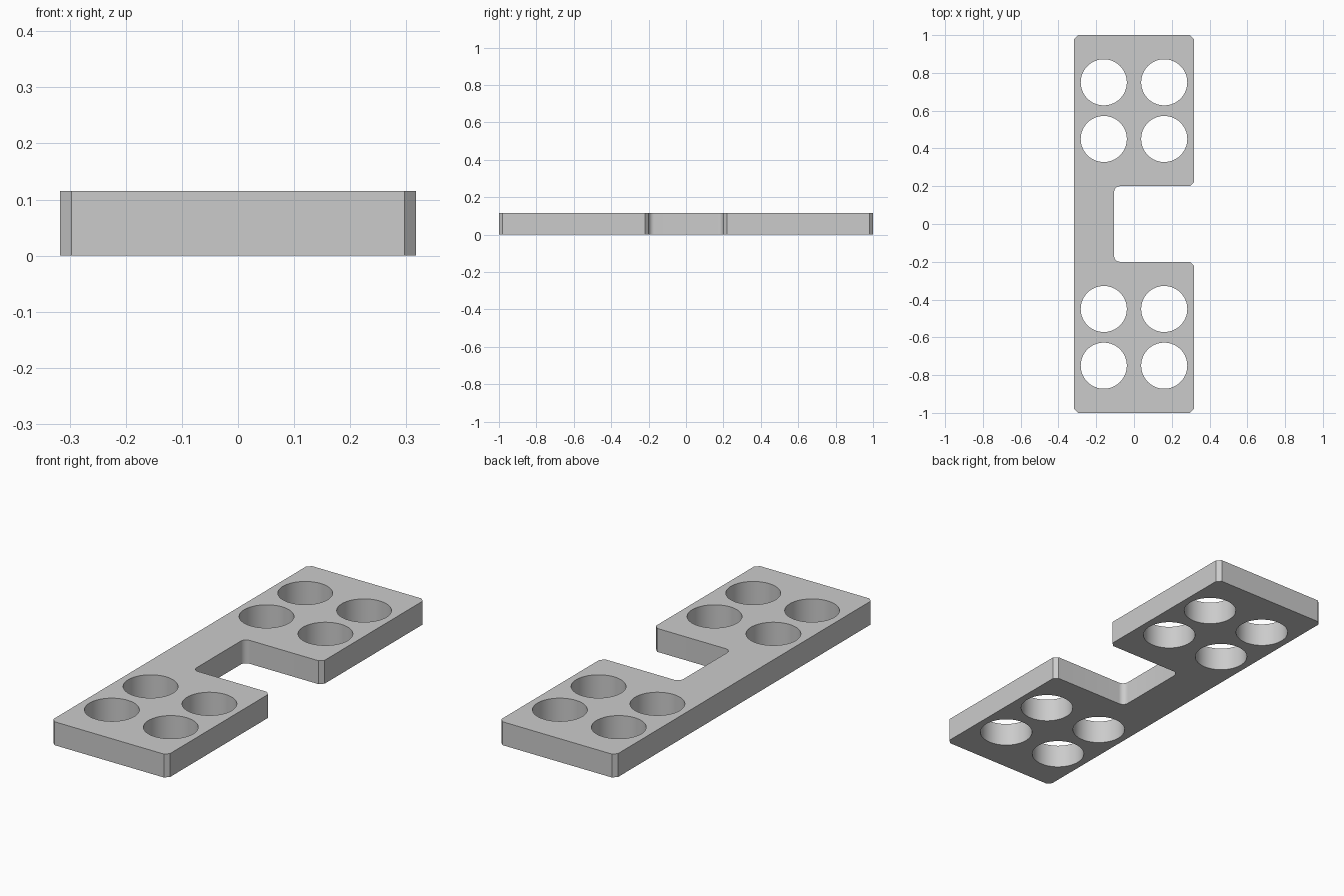
import bpy
import bmesh
from mathutils import Matrix, Vector

cube = bpy.data.objects.get("Cube")
if cube:
    bpy.data.objects.remove(cube, do_unlink=True)

HALF_W, HALF_L, HEIGHT = 0.317, 1.0, 0.115
NOTCH_X, NOTCH_Y = -0.105, 0.2
HOLE_R = 0.122


def make_object(name, bm):
    bmesh.ops.recalc_face_normals(bm, faces=bm.faces)
    mesh = bpy.data.meshes.new(name)
    bm.to_mesh(mesh)
    bm.free()
    obj = bpy.data.objects.new(name, mesh)
    bpy.context.collection.objects.link(obj)
    return obj


def upright_edges(bm, wanted):
    return [e for e in bm.edges
            if (e.verts[0].co - e.verts[1].co).xy.length < 1e-5
            and wanted(e.verts[0].co)]


# Plate: C-shaped profile, extruded
half = [(HALF_W, NOTCH_Y), (HALF_W, HALF_L), (-HALF_W, HALF_L)]
outline = half + [(x, -y) for x, y in reversed(half)]
outline += [(NOTCH_X, -NOTCH_Y), (NOTCH_X, NOTCH_Y)]
bm = bmesh.new()
base = bm.faces.new([bm.verts.new((x, y, 0)) for x, y in outline])
top = bmesh.ops.extrude_face_region(bm, geom=[base])
bmesh.ops.translate(bm, vec=Vector((0, 0, HEIGHT)),
                    verts=[v for v in top["geom"] if isinstance(v, bmesh.types.BMVert)])
bmesh.ops.recalc_face_normals(bm, faces=bm.faces)

# Chamfered outer corners, rounded notch corners
for wanted, size, segments in (
        (lambda co: abs(co.x) > 0.3, 0.02, 1),
        (lambda co: abs(co.x - NOTCH_X) < 1e-4, 0.03, 8)):
    bmesh.ops.bevel(bm, geom=upright_edges(bm, wanted), offset=size,
                    segments=segments, profile=0.5, affect='EDGES')
plate = make_object("plate", bm)

# Round through-holes, four at each end
bm = bmesh.new()
for x in (-0.16, 0.16):
    for y in (-0.75, -0.45, 0.45, 0.75):
        bmesh.ops.create_cone(bm, cap_ends=True, segments=64, radius1=HOLE_R,
                              radius2=HOLE_R, depth=HEIGHT * 3,
                              matrix=Matrix.Translation((x, y, HEIGHT / 2)))
cutter = make_object("hole_cutter", bm)
cutter.hide_render = True

bpy.ops.object.select_all(action='DESELECT')
plate.select_set(True)
bpy.context.view_layer.objects.active = plate
cut = plate.modifiers.new("holes", 'BOOLEAN')
cut.operation = 'DIFFERENCE'
cut.solver = 'EXACT'
cut.object = cutter
bpy.ops.object.modifier_apply(modifier=cut.name)
bpy.data.objects.remove(cutter, do_unlink=True)

# Plain grey finish
grey = bpy.data.materials.new("light_grey")
grey.use_nodes = True
colour = (0.6, 0.6, 0.6, 1)
grey.diffuse_color = colour
grey.node_tree.nodes["Principled BSDF"].inputs["Base Color"].default_value = colour
plate.data.materials.clear()
plate.data.materials.append(grey)
bpy.ops.object.shade_smooth_by_angle(angle=0.5)
